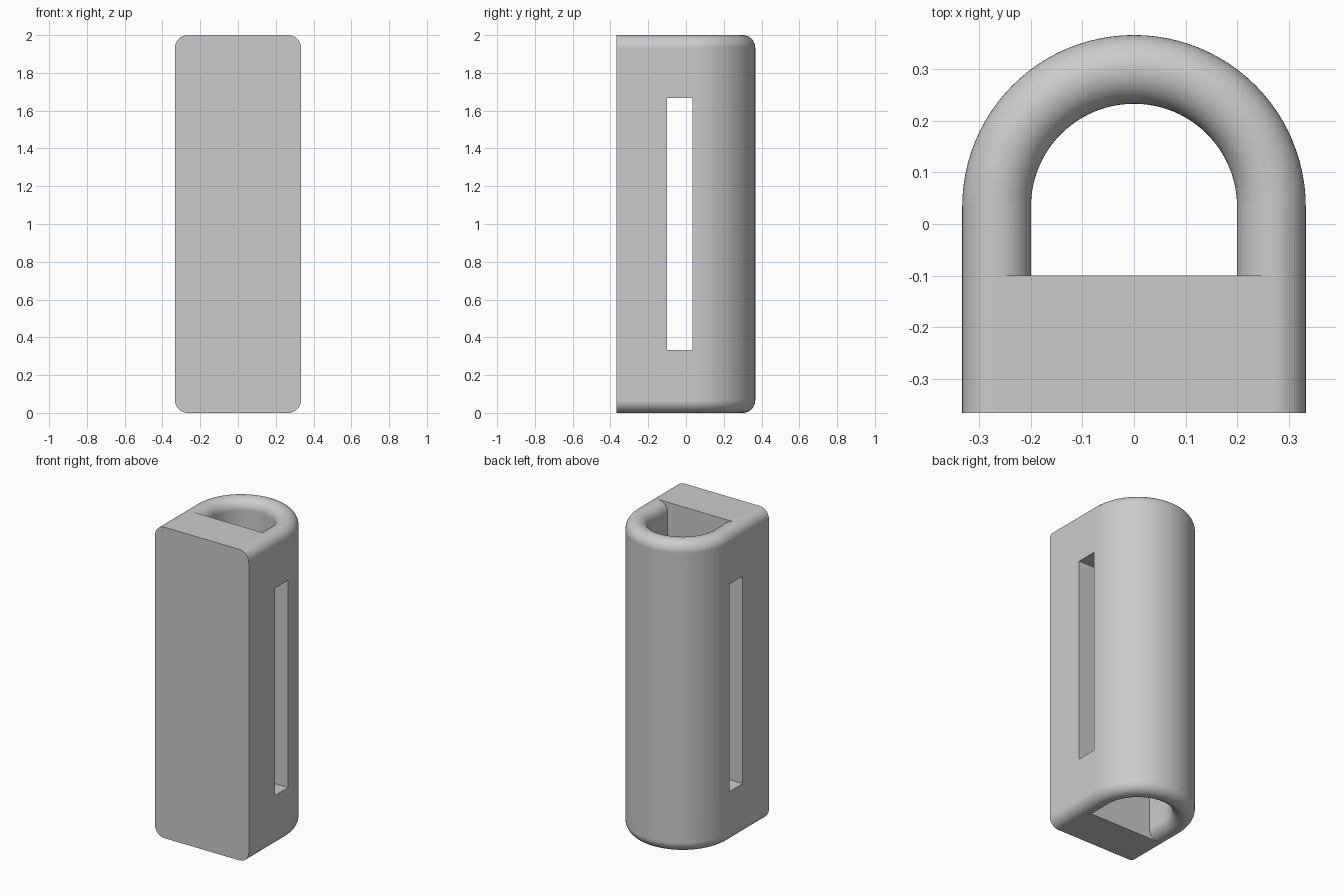
import bpy, bmesh
from math import sin, cos, pi

cube = bpy.data.objects.get("Cube")
if cube:
    bpy.data.objects.remove(cube)

R = 0.2 / 3                  # edge rounding, half the wall thickness
MID = 4 * R                  # radius of the wall centre line
HEIGHT = 2.0
FRONT, BLOCK_BACK, ARC_Y = -5.5 * R, -1.5 * R, 0.5 * R
SLOT_LOW, SLOT_HIGH = 5 * R, HEIGHT - 5 * R
STEPS, ARC_STEPS = 12, 48

# Wall cross-section as (offset, z): outer half downwards, inner half upwards
top = [(R * sin(i * pi / 2 / STEPS), HEIGHT - R + R * cos(i * pi / 2 / STEPS))
       for i in range(STEPS + 1)]
upper = top + [(R, SLOT_HIGH)]
outer = upper + [(o, HEIGHT - z) for o, z in reversed(upper)]
profile = outer + [(-o, z) for o, z in outer[-2:0:-1]]
m, half, k = len(profile), len(outer) - 1, STEPS + 1

bm = bmesh.new()


def ring(angle, y):
    """Place the wall cross-section at one station of the arch."""
    c, s = cos(angle), sin(angle)
    return [bm.verts.new(((MID + o) * c, y + (MID + o) * s, z)) for o, z in profile]


# Arched wall, leaving the side slots open in its straight ends
rings = [ring(0, BLOCK_BACK)]
rings += [ring(pi * i / ARC_STEPS, ARC_Y) for i in range(ARC_STEPS + 1)]
rings.append(ring(pi, BLOCK_BACK))
for n, (a, b) in enumerate(zip(rings, rings[1:])):
    straight = n in (0, len(rings) - 2)
    for i in range(m):
        if straight and i in (k, m - k - 1):
            continue
        j = (i + 1) % m
        bm.faces.new((a[i], a[j], b[j], b[i]))
    if straight:
        # Four faces lining the slot
        for i in (k, k + 1):
            bm.faces.new((a[i], b[i], b[m - i], a[m - i]))
        for r in (a, b):
            bm.faces.new((r[k], r[k + 1], r[m - k - 1], r[m - k]))

# Solid front block, sharing the outer halves of the wall ends
right, left = rings[0], rings[-1]
rim = right[:half + 1] + left[half::-1]
face_rim = [bm.verts.new((v.co.x, FRONT, v.co.z)) for v in rim]
for i in range(len(rim)):
    j = (i + 1) % len(rim)
    bm.faces.new((rim[i], rim[j], face_rim[j], face_rim[i]))
bm.faces.new(face_rim)
bm.faces.new(right[half:] + [right[0], left[0]] + left[:half - 1:-1])

bmesh.ops.recalc_face_normals(bm, faces=bm.faces)
mesh = bpy.data.meshes.new("arched_holder")
bm.to_mesh(mesh)
bm.free()

# Plain grey finish
mat = bpy.data.materials.new("plain_grey")
mat.use_nodes = True
grey = (0.6, 0.6, 0.6, 1)
mat.diffuse_color = grey
mat.node_tree.nodes["Principled BSDF"].inputs["Base Color"].default_value = grey
mesh.materials.append(mat)

holder = bpy.data.objects.new("arched_holder", mesh)
bpy.context.collection.objects.link(holder)
bpy.context.view_layer.objects.active = holder
holder.select_set(True)
bpy.ops.object.shade_smooth_by_angle(angle=pi / 6)
weighted = holder.modifiers.new("even_shading", "WEIGHTED_NORMAL")
weighted.keep_sharp = True
